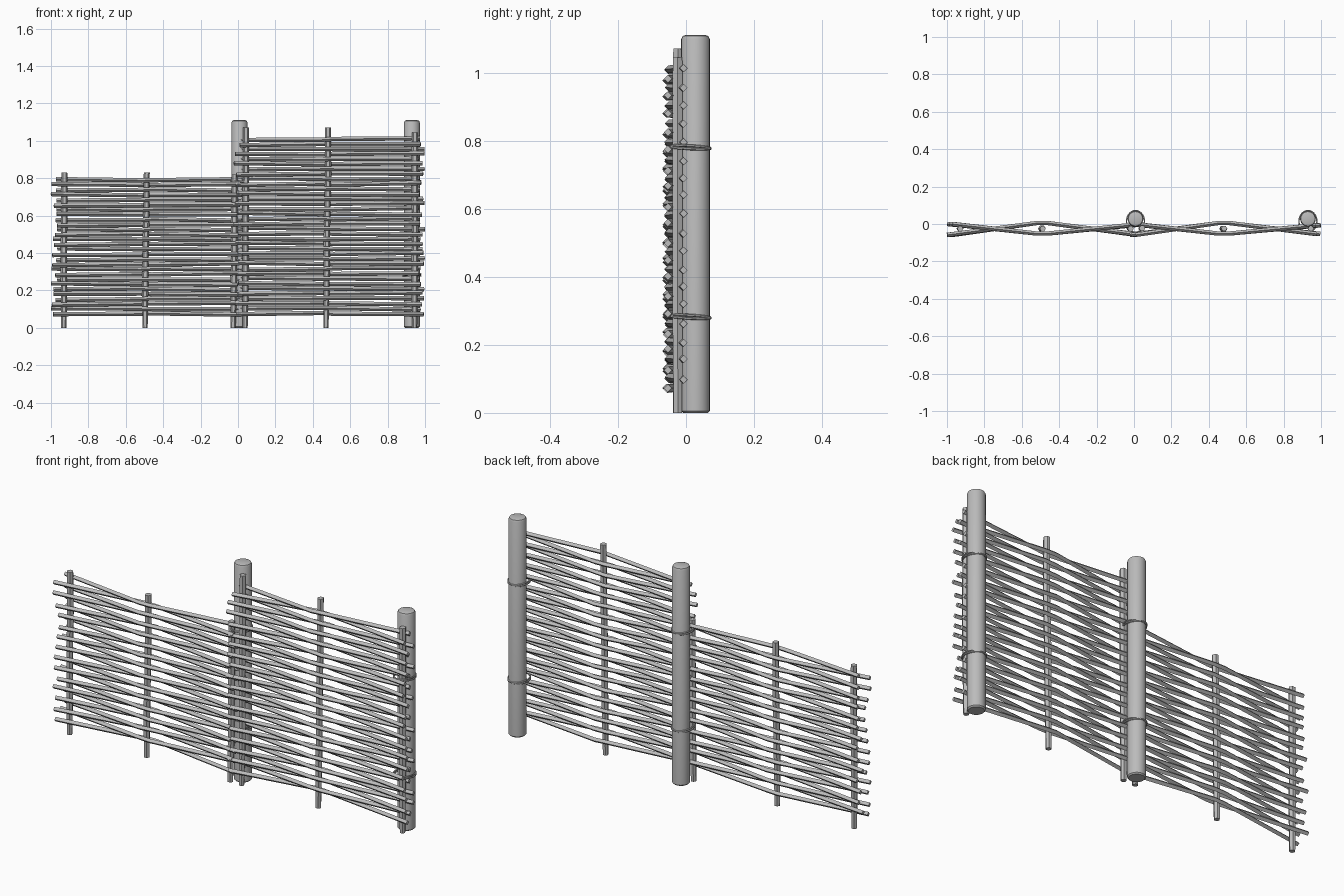
import bpy, bmesh, math, random
from mathutils import Vector

random.seed(4)
jit = lambda a: random.uniform(-a, a)

cube = bpy.data.objects.get("Cube")
if cube:
    bpy.data.objects.remove(cube, do_unlink=True)

grey = bpy.data.materials.new("wood_grey")
grey.use_nodes = True
colour = (0.5, 0.5, 0.5, 1)
grey.diffuse_color = colour
grey.node_tree.nodes["Principled BSDF"].inputs["Base Color"].default_value = colour


def tube(bm, path, radii, sides, closed=False, turn=0.0):
    """Sweep a regular polygon along a path, capping open ends."""
    path = [Vector(p) for p in path]
    n = len(path)
    rings = []
    for i, p in enumerate(path):
        if closed:
            t = path[(i + 1) % n] - path[i - 1]
        else:
            t = path[min(i + 1, n - 1)] - path[max(i - 1, 0)]
        t.normalize()
        ref = Vector((1, 0, 0)) if abs(t.z) > 0.7 else Vector((0, 0, 1))
        u = (ref - t * ref.dot(t)).normalized()
        v = t.cross(u)
        r = radii[i] if isinstance(radii, (list, tuple)) else radii
        ring = []
        for k in range(sides):
            a = turn + math.tau * k / sides
            ring.append(bm.verts.new(p + (u * math.cos(a) + v * math.sin(a)) * r))
        rings.append(ring)
    for i in range(n if closed else n - 1):
        a, b = rings[i], rings[(i + 1) % n]
        for k in range(sides):
            j = (k + 1) % sides
            bm.faces.new((a[k], a[j], b[j], b[k]))
    if not closed:
        bm.faces.new(rings[0][::-1])
        bm.faces.new(rings[-1])


def finish(bm, name, smooth=40):
    bmesh.ops.recalc_face_normals(bm, faces=bm.faces)
    mesh = bpy.data.meshes.new(name)
    bm.to_mesh(mesh)
    bm.free()
    mesh.materials.append(grey)
    obj = bpy.data.objects.new(name, mesh)
    bpy.context.collection.objects.link(obj)
    if smooth:
        bpy.ops.object.select_all(action='DESELECT')
        obj.select_set(True)
        bpy.context.view_layer.objects.active = obj
        bpy.ops.object.shade_smooth_by_angle(angle=math.radians(smooth))
    return obj


# Thick round posts with softened rims
def post(name, x):
    bm = bmesh.new()
    profile = [(0, 0.036), (0.006, 0.042), (1.098, 0.042), (1.107, 0.038), (1.11, 0.03)]
    tube(bm, [(x, 0.028, z) for z, r in profile], [r for z, r in profile], 24)
    finish(bm, name)


# Double rope loop tying the post to its stakes
def rope(name, x, z):
    bm = bmesh.new()
    for tilt in (0.006, -0.005):
        path = []
        for k in range(28):
            a = math.tau * k / 28
            path.append((x + 0.048 * math.cos(a), 0.014 + 0.058 * math.sin(a),
                         z + tilt * math.cos(a + tilt * 100)))
        tube(bm, path, 0.004, 6, closed=True)
    finish(bm, name)


# Slim, slightly crooked stakes
def stake(name, x, height, lean=0.0):
    bm = bmesh.new()
    path = []
    for k in range(5):
        f = k / 4
        path.append((x + lean * (f - 0.5) + jit(0.002), -0.024 + jit(0.002), f * height))
    tube(bm, path, [0.014, 0.017, 0.017, 0.017, 0.016], 6)
    finish(bm, name, 25)


# Thin square rods woven alternately before and behind the stakes
def weave(name, count, bottom, pitch, left, mid, right, end_swing):
    bm = bmesh.new()
    for i in range(count):
        side = -1 if i % 2 == 0 else 1
        z = bottom + i * pitch
        x0 = max(-1.0, left + jit(0.018))
        x1 = min(1.0, right + jit(0.018))
        path = [(x0, -0.029 + side * end_swing[0], z + jit(0.006)),
                (mid - 0.03, -0.023 - side * 0.028, z + jit(0.003)),
                (mid + 0.03, -0.023 - side * 0.028, z + jit(0.003)),
                (x1, -0.03 + side * end_swing[1], z + jit(0.006))]
        tube(bm, path, 0.0115, 4)
    finish(bm, name, 30)


for label, x in (("centre", 0.008), ("left", 0.93)):
    post(label + "_post", x)
    rope(label + "_upper_rope", x, 0.78)
    rope(label + "_lower_rope", x, 0.282)

stakes = [("low_outer", -0.93, 0.83, 0), ("low_middle", -0.493, 0.83, 0.008),
          ("low_inner", -0.022, 0.82, 0.008), ("high_inner", 0.04, 1.07, 0.004),
          ("high_middle", 0.477, 1.07, 0.014), ("high_outer", 0.945, 1.045, 0)]
for label, x, height, lean in stakes:
    stake(label + "_stake", x, height, lean)

weave("low_panel_rods", 28, 0.075, 0.0265, -0.983, -0.49, 0.01, (0.029, 0.026))
weave("high_panel_rods", 36, 0.077, 0.0266, -0.008, 0.48, 0.982, (0.029, 0.023))
